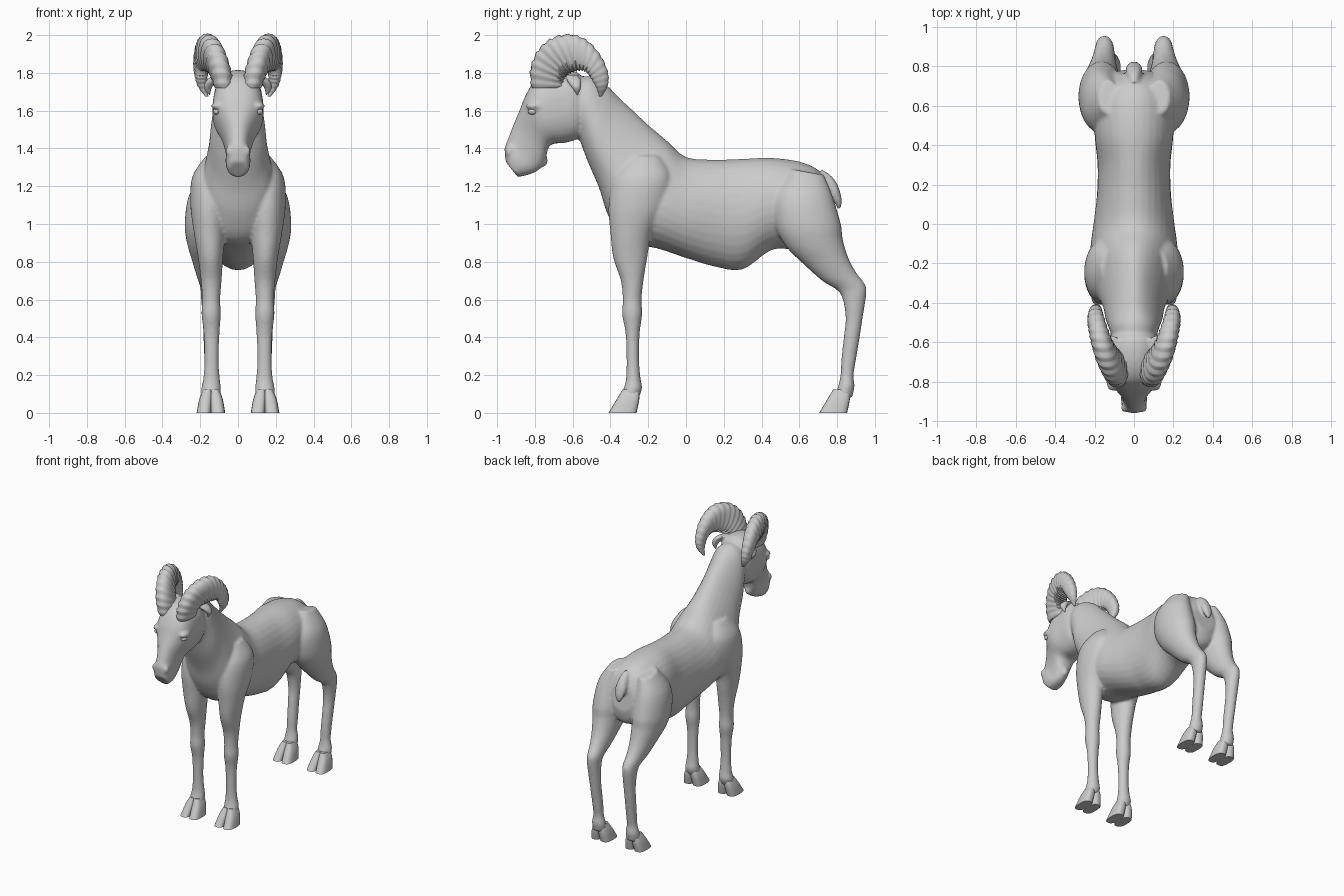
import bpy, bmesh, math
from mathutils import Vector

# A ring is: edge A (y, z), edge B (y, z), half width, centre x, top narrowing
def rings_of(data):
    return [tuple(r) + (0,) * (7 - len(r)) for r in data]

def spline(a, b, c, d, t):
    return 0.5 * (2*b + (c-a)*t + (2*a-5*b+4*c-d)*t*t + (3*b-a-3*c+d)*t**3)

def loft(bm, data, side=1, steps=5, segs=32, power=1.0, ridge=0.0):
    """Skin smoothly interpolated oval sections and cap both ends."""
    rs = rings_of(data)
    full = []
    for i in range(len(rs) - 1):
        q = [rs[max(i-1, 0)], rs[i], rs[i+1], rs[min(i+2, len(rs)-1)]]
        for s in range(steps):
            full.append([spline(*v, s / steps) for v in zip(*q)])
    full.append(rs[-1])
    loops = []
    for n, (ay, az, by, bz, w, cx, tp) in enumerate(full):
        k = 1 + ridge * ((n % 4) / 3 - 0.7)
        loop = []
        for j in range(segs):
            a = 2 * math.pi * j / segs
            c, s = math.cos(a), math.sin(a)
            c = math.copysign(abs(c) ** power, c)
            s = math.copysign(abs(s) ** power, s)
            x = cx + k * w * c * (1 - tp * s)
            y = (ay + by) / 2 + k * s * (ay - by) / 2
            z = (az + bz) / 2 + k * s * (az - bz) / 2
            loop.append(bm.verts.new((side * x, y, z)))
        loops.append(loop)
    for p, q in zip(loops, loops[1:]):
        for j in range(segs):
            m = (j + 1) % segs
            bm.faces.new((p[j], p[m], q[m], q[j]))
    bm.faces.new(loops[0])
    bm.faces.new(loops[-1])

def ball(bm, loc, size):
    vs = bmesh.ops.create_uvsphere(bm, u_segments=20, v_segments=12, radius=1)['verts']
    for v in vs:
        v.co = Vector(loc) + Vector(a * b for a, b in zip(v.co, size))

def finish(name, bm, angle=40):
    bmesh.ops.recalc_face_normals(bm, faces=bm.faces)
    me = bpy.data.meshes.new(name)
    bm.to_mesh(me)
    bm.free()
    ob = bpy.data.objects.new(name, me)
    bpy.context.collection.objects.link(ob)
    bpy.context.view_layer.objects.active = ob
    ob.select_set(True)
    bpy.ops.object.shade_smooth_by_angle(angle=math.radians(angle))
    ob.select_set(False)
    return ob

torso = [
    (.755, 1.20, .785, 1.00, .09), (.70, 1.285, .75, .90, .16),
    (.60, 1.33, .62, .86, .20), (.45, 1.35, .46, .865, .20),
    (.30, 1.345, .30, .76, .185), (.15, 1.34, .15, .775, .188),
    (0, 1.355, 0, .82, .205, 0, .1), (-.10, 1.44, -.15, .87, .215, 0, .25),
    (-.20, 1.525, -.32, .91, .20, 0, .3), (-.28, 1.60, -.41, 1.04, .175, 0, .3),
    (-.36, 1.675, -.46, 1.19, .152, 0, .25), (-.42, 1.735, -.52, 1.33, .142, 0, .2),
    (-.50, 1.78, -.57, 1.46, .125), (-.60, 1.78, -.60, 1.50, .10)]
head = [
    (-.535, 1.76, -.54, 1.48, .09), (-.59, 1.81, -.575, 1.45, .125),
    (-.70, 1.81, -.64, 1.43, .132), (-.79, 1.77, -.70, 1.425, .135),
    (-.845, 1.69, -.725, 1.41, .122, 0, -.1), (-.878, 1.61, -.735, 1.38, .096, 0, -.1),
    (-.912, 1.53, -.745, 1.34, .074), (-.942, 1.45, -.775, 1.29, .062),
    (-.96, 1.40, -.83, 1.262, .066), (-.955, 1.33, -.89, 1.248, .052)]
front_leg = [
    (-.30, 1.36, -.14, 1.36, .04, .13), (-.38, 1.25, -.08, 1.25, .09, .152),
    (-.41, 1.10, -.10, 1.10, .10, .152), (-.40, .95, -.18, .95, .083, .15),
    (-.385, .82, -.205, .82, .066, .145), (-.345, .70, -.225, .70, .055, .142),
    (-.335, .60, -.235, .60, .048, .142), (-.338, .52, -.232, .52, .051, .142),
    (-.32, .42, -.245, .42, .042, .14), (-.315, .28, -.248, .28, .038, .14),
    (-.318, .18, -.24, .18, .044, .14), (-.33, .13, -.232, .13, .052, .142),
    (-.345, .08, -.25, .08, .05, .142)]
back_leg = [
    (.56, 1.29, .73, 1.26, .05, .13), (.47, 1.15, .775, 1.15, .10, .16),
    (.47, 1.00, .82, 1.00, .117, .165), (.53, .88, .83, .92, .105, .165),
    (.62, .79, .86, .82, .083, .16), (.72, .70, .90, .745, .063, .155),
    (.80, .65, .948, .68, .05, .15), (.83, .60, .955, .63, .046, .15),
    (.845, .50, .935, .50, .041, .147), (.835, .40, .92, .40, .038, .145),
    (.822, .28, .90, .28, .037, .142), (.818, .20, .887, .20, .038, .142),
    (.805, .14, .892, .14, .05, .142), (.785, .08, .88, .08, .048, .142)]
tail = [
    (.72, 1.29, .68, 1.20, .03), (.775, 1.25, .73, 1.17, .038),
    (.81, 1.19, .77, 1.14, .042), (.825, 1.12, .788, 1.11, .03),
    (.818, 1.08, .802, 1.08, .01)]
ear = [
    (-.64, 1.79, -.57, 1.79, .03, .10), (-.63, 1.755, -.555, 1.765, .028, .14),
    (-.605, 1.72, -.555, 1.72, .022, .16), (-.58, 1.68, -.57, 1.68, .006, .15)]
horn = [
    (-.82, 1.72, -.64, 1.72, .05, .075), (-.825, 1.82, -.645, 1.76, .058, .09),
    (-.785, 1.92, -.63, 1.785, .06, .113), (-.71, 1.985, -.605, 1.80, .06, .14),
    (-.61, 2.005, -.575, 1.81, .056, .165), (-.52, 1.97, -.545, 1.81, .05, .182),
    (-.45, 1.89, -.52, 1.795, .043, .193), (-.412, 1.80, -.50, 1.765, .034, .195),
    (-.415, 1.73, -.475, 1.72, .024, .187), (-.445, 1.675, -.46, 1.675, .008, .165)]

# Body: torso, head, legs, ears and tail fused into one skin
bm = bmesh.new()
loft(bm, torso)
loft(bm, head, power=.85)
loft(bm, tail)
for s in (-1, 1):
    loft(bm, front_leg, s)
    loft(bm, back_leg, s)
    loft(bm, ear, s)
    ball(bm, (s * .108, -.80, 1.625), (.034, .05, .022))   # brow
    ball(bm, (s * .045, -.935, 1.385), (.022, .02, .03))   # nostril flare
ball(bm, (0, -.765, 1.335), (.028, .035, .035))            # chin tuft
body = finish("body", bm)
rm = body.modifiers.new("fuse", 'REMESH')
rm.mode = 'VOXEL'
rm.voxel_size = .01
rm.use_smooth_shade = True
sm = body.modifiers.new("soften", 'SMOOTH')
sm.factor = .5
sm.iterations = 5

# Paired parts
for s, tag in ((-1, "right"), (1, "left")):
    bm = bmesh.new()
    loft(bm, horn, s, steps=8, segs=24, power=.85, ridge=.09)
    finish(tag + "_horn", bm, 60)

    bm = bmesh.new()
    ball(bm, (s * .112, -.812, 1.595), (.02, .024, .017))
    finish(tag + "_eye", bm)

    # Cloven hooves: two toes each
    for leg, dy in (("front", 0), ("back", 1.115)):
        bm = bmesh.new()
        for x, top in ((.106, .124), (.181, .160)):
            toe = [(-.335 + dy, .125, -.25 + dy, .125, .022, top),
                   (-.365 + dy, .075, -.247 + dy, .075, .034, (x + top) / 2),
                   (-.41 + dy, 0, -.262 + dy, 0, .038, x)]
            loft(bm, toe, s, steps=3, segs=20, power=.7)
        finish(f"{tag}_{leg}_hoof", bm)
